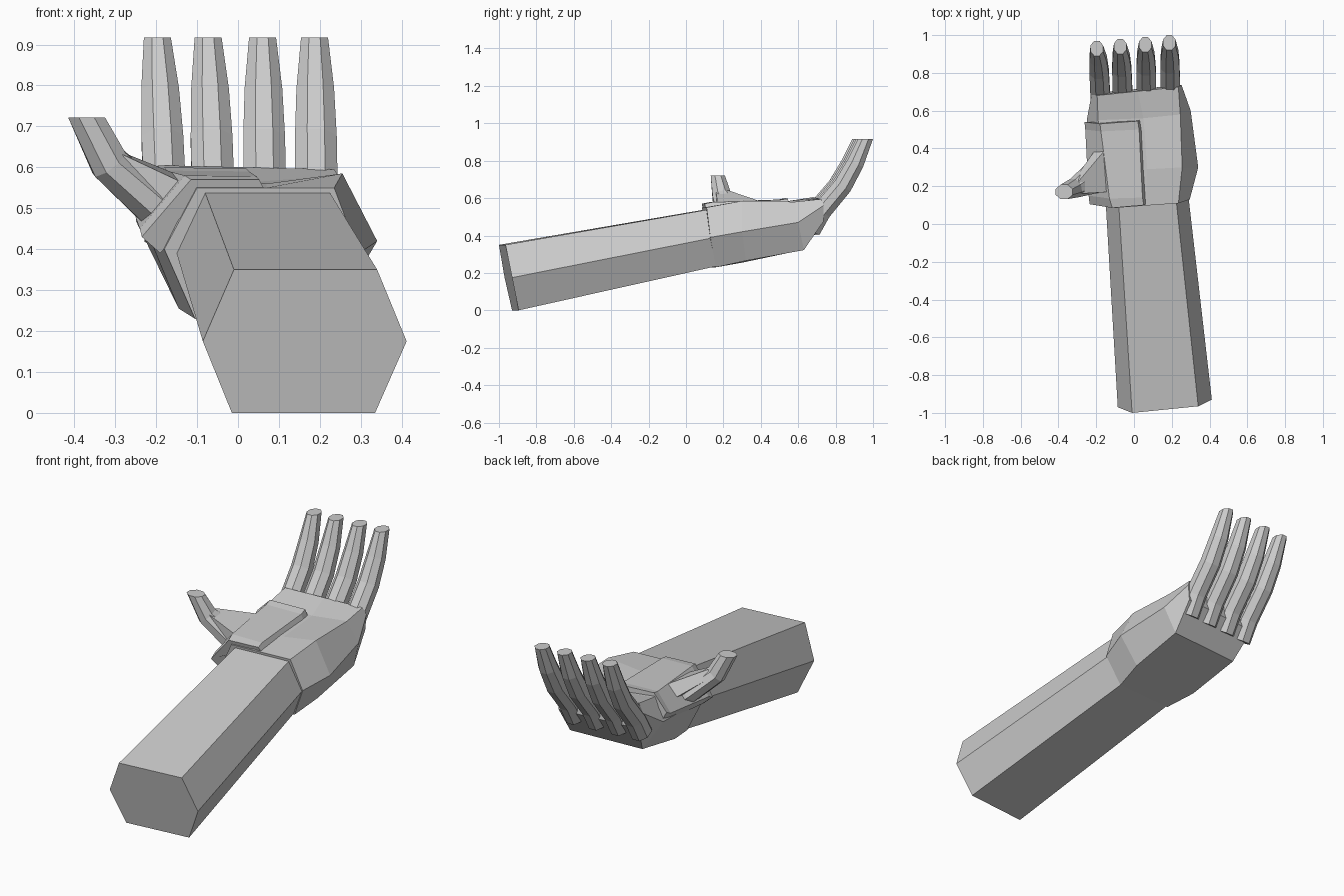
import bpy, bmesh, math
from mathutils import Vector

skin = bpy.data.materials.new("plain grey")
skin.diffuse_color = (0.6, 0.6, 0.6, 1)


def loft(name, rings):
    """Skin a list of equal-sized rings and cap both ends."""
    bm = bmesh.new()
    vs = [[bm.verts.new(p) for p in r] for r in rings]
    n = len(vs[0])
    for a, b in zip(vs, vs[1:]):
        for i in range(n):
            j = (i + 1) % n
            bm.faces.new((a[i], a[j], b[j], b[i]))
    bm.faces.new(vs[0])
    bm.faces.new(vs[-1])
    bmesh.ops.recalc_face_normals(bm, faces=bm.faces)
    me = bpy.data.meshes.new(name)
    bm.to_mesh(me)
    bm.free()
    me.materials.append(skin)
    ob = bpy.data.objects.new(name, me)
    bpy.context.collection.objects.link(ob)
    return ob


def tube(name, path, sides, side_dir):
    """Tube along (centre, half width, half depth) stations."""
    rings = []
    pts = [Vector(p[0]) for p in path]
    for k, (c, w, d) in enumerate(path):
        t = (pts[min(k + 1, len(pts) - 1)] - pts[max(k - 1, 0)]).normalized()
        if k == len(path) - 1:
            t = Vector((0, 0, 1))          # flat fingertip
        u = Vector(side_dir)
        u = (u - t * u.dot(t)).normalized()
        v = t.cross(u)
        a0 = math.pi / sides
        rings.append([pts[k] + u * w * math.cos(a0 + 2 * math.pi * i / sides) / math.cos(a0)
                      + v * d * math.sin(a0 + 2 * math.pi * i / sides) / math.cos(a0)
                      for i in range(sides)])
    return loft(name, rings)


# forearm: tapering six-sided prism
loft("forearm", [
    [(-.01, -1, .35), (.34, -.965, .35), (.412, -.93, .175),
     (.335, -.895, 0), (-.015, -.93, 0), (-.086, -.97, .175)],
    [(-.08, .09, .537), (.225, .11, .537), (.29, .13, .385),
     (.22, .16, .235), (-.1, .15, .235), (-.15, .12, .39)]])

# palm: top left, hollow, top right, right, bottom right, bottom left, left
loft("palm", [
    [(-.1, .085, .55), (.07, .098, .55), (.235, .11, .55), (.295, .13, .39),
     (.225, .16, .23), (-.105, .14, .23), (-.18, .11, .4)],
    [(-.14, .28, .57), (.07, .29, .56), (.255, .3, .585), (.34, .3, .42),
     (.25, .32, .265), (-.145, .3, .255), (-.225, .29, .45)],
    [(-.19, .55, .585), (.05, .56, .565), (.245, .58, .58), (.3, .6, .47),
     (.25, .63, .322), (-.16, .6, .318), (-.25, .55, .47)],
    [(-.195, .68, .605), (.02, .703, .6), (.235, .725, .595), (.252, .735, .56),
     (.245, .735, .475), (-.205, .695, .475), (-.225, .685, .56)]])

# raised pad under the thumb
loft("thumb_pad", [
    [(.065, .105, .545), (.052, .1, .57), (-.115, .085, .57), (-.235, .105, .43),
     (-.19, .115, .39), (-.08, .12, .5)],
    [(.06, .14, .55), (.045, .14, .578), (-.13, .135, .58), (-.24, .15, .45),
     (-.2, .15, .4), (-.08, .15, .5)],
    [(.038, .5, .565), (.027, .5, .59), (-.175, .49, .592), (-.258, .5, .5),
     (-.23, .5, .45), (-.08, .5, .5)],
    [(.03, .55, .565), (.02, .545, .597), (-.18, .53, .6), (-.262, .54, .52),
     (-.235, .54, .47), (-.08, .54, .5)]])

# thumb with its web to the palm
tube("thumb", [((-.13, .27, .45), .11, .05), ((-.205, .25, .51), .085, .052),
               ((-.315, .19, .61), .05, .047), ((-.37, .17, .722), .038, .045)],
     8, (0, 1, 0))
loft("thumb_web", [
    [(-.13, .17, .56), (-.13, .42, .575), (-.2, .4, .52), (-.2, .17, .48)],
    [(-.29, .16, .635), (-.29, .23, .64), (-.32, .23, .61), (-.32, .16, .6)]])

# four fingers, little one on the right
for i, (base, tip) in enumerate([(-.178, -.197), (-.06, -.073), (.066, .06), (.192, .187)]):
    o = -.03 + .01 * i
    stations = [(.665, .43, 0, .05, .055), (.725, .53, .05, .052, .052),
                (.838, .665, .35, .051, .05), (.905, .785, .65, .046, .046),
                (.96, .917, 1, .033, .04)]
    tube("finger_%d" % (i + 1),
         [((base + (tip - base) * f, y + o, z), w, d) for y, z, f, w, d in stations],
         8, (1, 0, 0))
